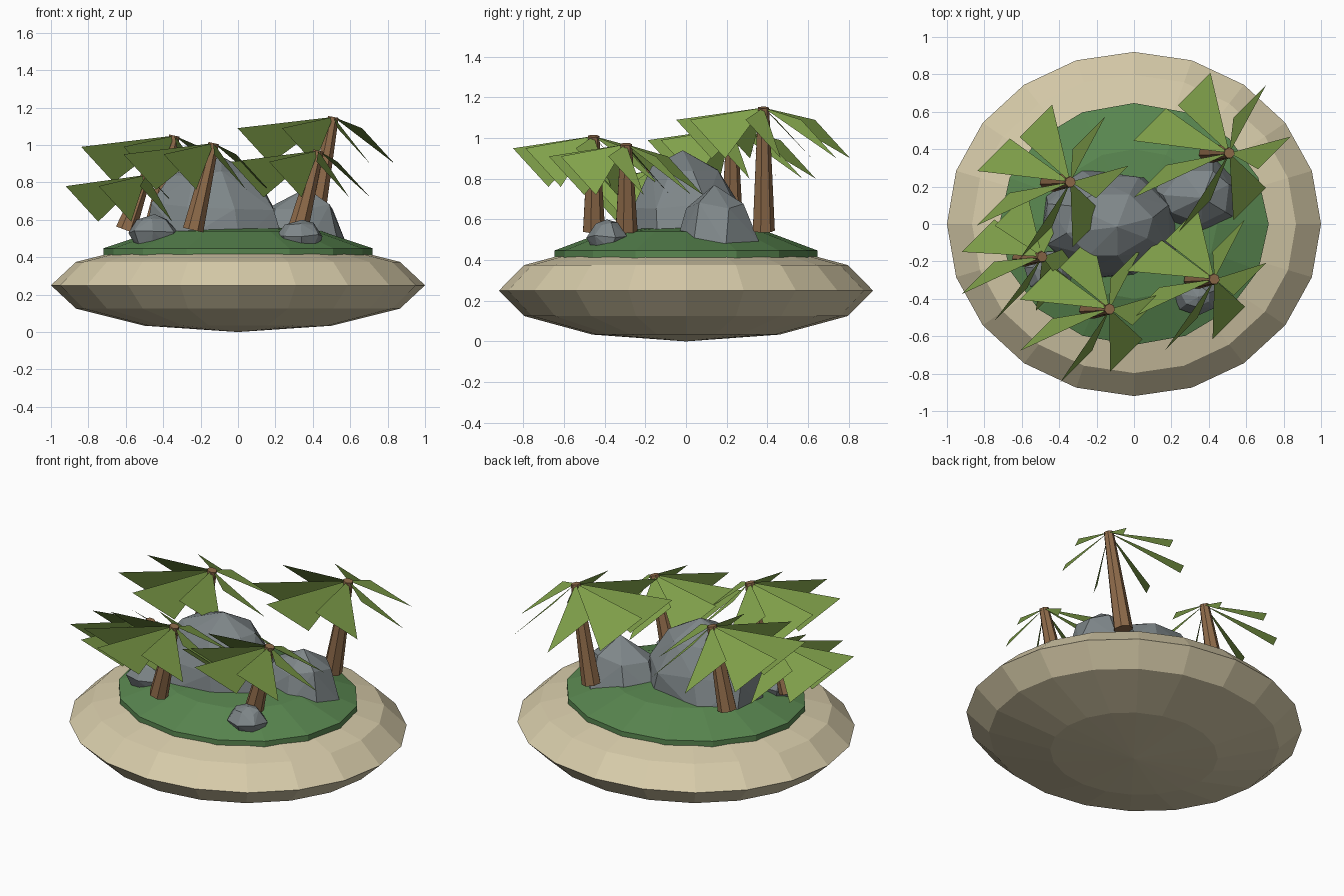
import bpy, bmesh, math, random
from mathutils import Vector, Matrix

if "Cube" in bpy.data.objects:
    bpy.data.objects.remove(bpy.data.objects["Cube"])

random.seed(4)


def material(name, rgb):
    m = bpy.data.materials.new(name)
    m.diffuse_color = (*rgb, 1)
    m.use_nodes = True
    m.node_tree.nodes["Principled BSDF"].inputs["Base Color"].default_value = m.diffuse_color
    return m


SAND = material("sand", (0.68, 0.60, 0.40))
GRASS = material("grass", (0.10, 0.24, 0.08))
STONE = material("stone", (0.21, 0.24, 0.25))
BARK = material("bark", (0.28, 0.15, 0.07))
LEAF = material("leaf", (0.22, 0.36, 0.07))


def finish(bm, name, mat, fix_normals=True):
    if fix_normals:
        bmesh.ops.recalc_face_normals(bm, faces=bm.faces)
    me = bpy.data.meshes.new(name)
    bm.to_mesh(me)
    bm.free()
    me.materials.append(mat)
    ob = bpy.data.objects.new(name, me)
    bpy.context.collection.objects.link(ob)
    return ob


def dome(name, mat, segments, rings, radii, z):
    bm = bmesh.new()
    bmesh.ops.create_uvsphere(bm, u_segments=segments, v_segments=rings, radius=1,
                              matrix=Matrix.Translation((0, 0, z)) @ Matrix.Diagonal((*radii, 1)))
    return finish(bm, name, mat)


def rock(name, centre, radii, bottom, top, levels, sides=7, turn=0.3):
    """Faceted boulder: jittered rings closed by an off-centre peak."""
    bm = bmesh.new()
    for h, r in levels:
        for i in range(sides):
            a = math.tau * i / sides + turn + random.uniform(-0.12, 0.12)
            k = r * random.uniform(0.93, 1.06)
            bm.verts.new((centre[0] + radii[0] * k * math.cos(a),
                          centre[1] + radii[1] * k * math.sin(a),
                          bottom + (top - bottom) * (h + random.uniform(-0.05, 0.05))))
    bm.verts.new((centre[0] + 0.1 * radii[0], centre[1] - 0.05 * radii[1], top))
    bmesh.ops.convex_hull(bm, input=bm.verts)
    return finish(bm, name, STONE)


def palm(name, top, reach):
    """Leaning tapered trunk with seven slanted triangular fronds."""
    top = Vector(top)
    base = Vector((top.x - 0.11, top.y, 0.545))
    axis = top - base
    bm = bmesh.new()
    rot = Vector((0, 0, 1)).rotation_difference(axis).to_matrix().to_4x4()
    bmesh.ops.create_cone(bm, cap_ends=True, segments=7, radius1=0.057, radius2=0.029,
                          depth=axis.length,
                          matrix=Matrix.Translation((top + base) / 2) @ rot)
    finish(bm, name + "_trunk", BARK)

    bm = bmesh.new()
    half = Vector((0.087, 0.087, -0.095))
    for i in range(7):
        a = math.tau * i / 7
        mid = Vector((base.x + reach * math.cos(a), base.y + reach * math.sin(a), top.z - 0.155))
        tri = [top, mid - half, mid + half]
        if (tri[1] - top).cross(tri[2] - top).z < 0:
            tri.reverse()
        bm.faces.new([bm.verts.new(p) for p in tri])
    finish(bm, name + "_fronds", LEAF, False)


# Ground
dome("sand_base", SAND, 20, 6, (1.0, 0.92, 0.25), 0.25)
dome("grass_mound", GRASS, 16, 5, (0.757, 0.68, 0.185), 0.39)

# Boulders
tall = [(0, 1), (0.42, 0.9), (0.8, 0.58)]
squat = [(0, 0.75), (0.4, 1), (0.85, 0.6)]
rock("large_boulder", (-0.13, 0.0), (0.40, 0.31), 0.48, 0.94, tall, 8)
rock("side_boulder", (0.34, 0.15), (0.25, 0.21), 0.48, 0.77, [(0, 1), (0.65, 0.75)])
rock("small_rock_left", (-0.46, -0.25), (0.135, 0.11), 0.47, 0.63, squat)
rock("small_rock_right", (0.33, -0.385), (0.13, 0.10), 0.46, 0.60, squat)

# Palms
palm("palm_back_right", (0.51, 0.38, 1.15), 0.35)
palm("palm_back_left", (-0.34, 0.225, 1.05), 0.335)
palm("palm_left", (-0.49, -0.175, 0.84), 0.26)
palm("palm_front", (-0.13, -0.455, 1.01), 0.317)
palm("palm_right", (0.43, -0.295, 0.97), 0.30)
